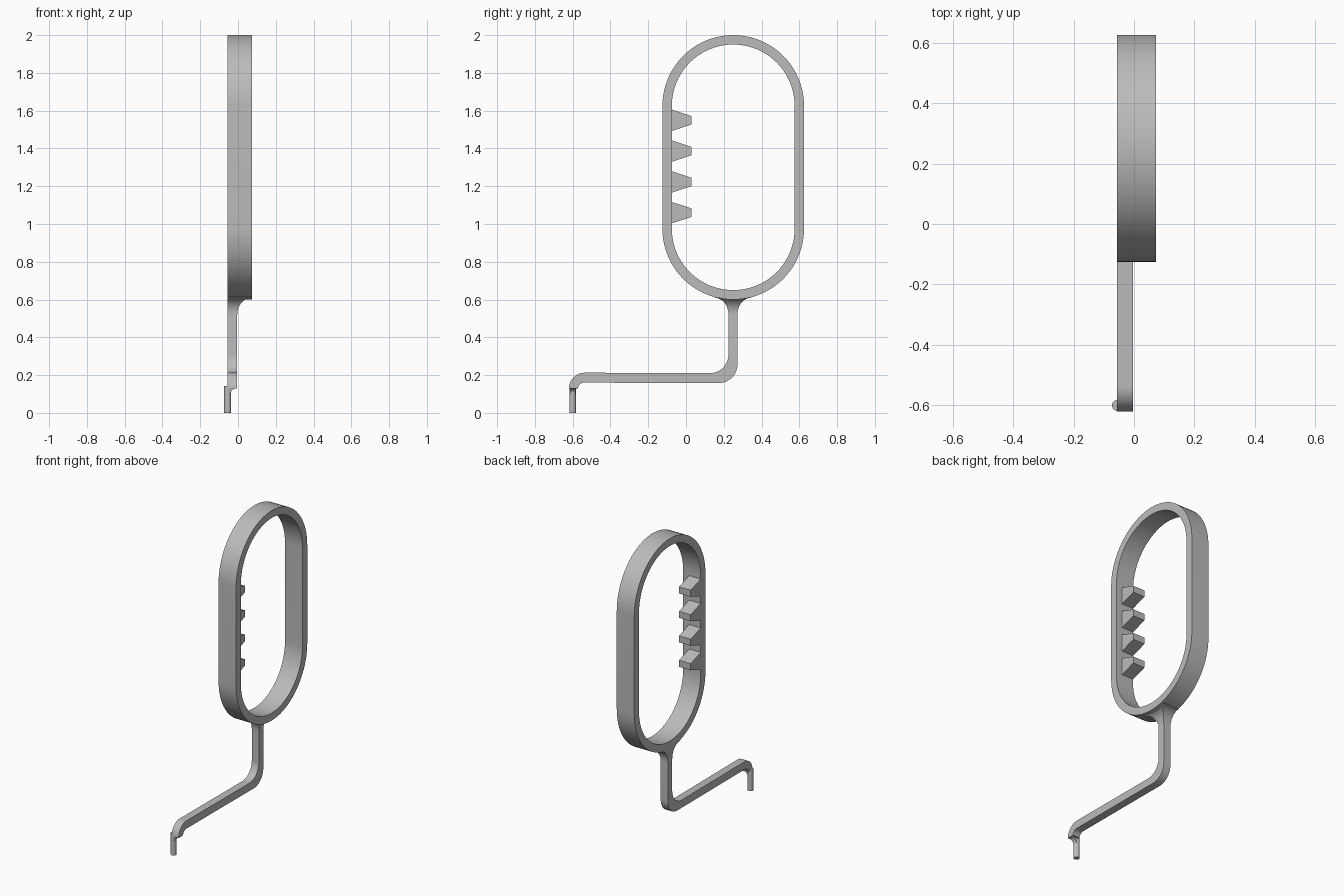
import bpy, bmesh, math

cube = bpy.data.objects.get("Cube")
if cube:
    bpy.data.objects.remove(cube, do_unlink=True)

grey = bpy.data.materials.new("plain grey")
grey.use_nodes = True
colour = (0.5, 0.5, 0.5, 1)
grey.diffuse_color = colour
grey.node_tree.nodes["Principled BSDF"].inputs["Base Color"].default_value = colour

BACK = -0.056    # flush side shared by handle, teeth and arm
FRONT = 0.073    # wide side of the handle
ARM = -0.004     # inner side of the arm
MID = 0.25       # handle centre in y


def arc(cy, cz, r, a0, a1, n=16):
    angles = [math.radians(a0 + (a1 - a0) * i / n) for i in range(n + 1)]
    return [(cy + r * math.cos(a), cz + r * math.sin(a)) for a in angles]


def loft(name, sections, loop=False):
    """Skin a row of equal sections with quads."""
    bm = bmesh.new()
    rows = [[bm.verts.new(p) for p in s] for s in sections]
    pairs = list(zip(rows, rows[1:]))
    if loop:
        pairs.append((rows[-1], rows[0]))
    else:
        bm.faces.new(rows[0])
        bm.faces.new(rows[-1])
    n = len(rows[0])
    for a, b in pairs:
        for i in range(n):
            j = (i + 1) % n
            bm.faces.new((a[i], a[j], b[j], b[i]))
    bmesh.ops.recalc_face_normals(bm, faces=bm.faces)
    mesh = bpy.data.meshes.new(name)
    bm.to_mesh(mesh)
    bm.free()
    mesh.materials.append(grey)
    obj = bpy.data.objects.new(name, mesh)
    bpy.context.collection.objects.link(obj)
    bpy.ops.object.select_all(action='DESELECT')
    obj.select_set(True)
    bpy.context.view_layer.objects.active = obj
    bpy.ops.object.shade_smooth_by_angle(angle=math.radians(30))
    return obj


def band(name, side_a, side_b, x0, x1, loop=False):
    """Flat band between two matching outlines, thick along x."""
    sections = [[(x0, *a), (x1, *a), (x1, *b), (x0, *b)]
                for a, b in zip(side_a, side_b)]
    return loft(name, sections, loop)


def box(x0, x1, y0, y1, z):
    return [(x0, y0, z), (x1, y0, z), (x1, y1, z), (x0, y1, z)]


# Long oval handle
def oval(r):
    return arc(MID, 1.625, r, 0, 180, 40) + arc(MID, 0.975, r, 180, 360, 40)


band("handle_ring", oval(0.375), oval(0.325), BACK, FRONT, loop=True)

# Four tapered teeth on the inner front wall
for i in range(4):
    z = 1.06 + i * 0.163
    band(f"tooth_{i + 1}", [(-0.085, z + 0.06), (0.03, z + 0.022)],
         [(-0.085, z - 0.06), (0.03, z - 0.022)], BACK, 0.03)

# Bent arm: stem, lower bend, long run and drooping end
upper = [(0.225, 0.52)] + arc(0.125, 0.31, 0.1, 0, -90) + arc(-0.535, 0.128, 0.085, 90, 180)
lower = [(0.272, 0.52)] + arc(0.175, 0.255, 0.097, 0, -90) + arc(-0.54, 0.128, 0.032, 90, 180)
band("bent_arm", upper, lower, BACK, ARM)

# Flared joint between stem and handle
flare = []
for i in range(13):
    a = math.radians(90 * i / 12)
    grow = 1 - math.cos(a)
    flare.append(box(BACK, ARM + (FRONT - ARM) * grow,
                     0.225 - 0.075 * grow, 0.272 + 0.075 * grow,
                     0.52 + 0.09 * math.sin(a)))
flare.append([(x, y, 0.62) for x, y, z in flare[-1]])
loft("flared_joint", flare)

# Round pin at the arm end
ring = arc(-0.055, -0.6, 0.018, 0, 360, 24)[:-1]
loft("end_pin", [[(x, y, z) for x, y in ring] for z in (0, 0.142)])

# Small fillet from the pin to the arm underside
fillet = []
for i in range(9):
    a = math.radians(90 * i / 8)
    grow = 1 - math.cos(a)
    fillet.append(box(-0.05, -0.04 + 0.034 * grow, -0.614 - 0.005 * grow,
                      -0.586 + 0.008 * grow, 0.1 + 0.03 * math.sin(a)))
loft("pin_fillet", fillet)
